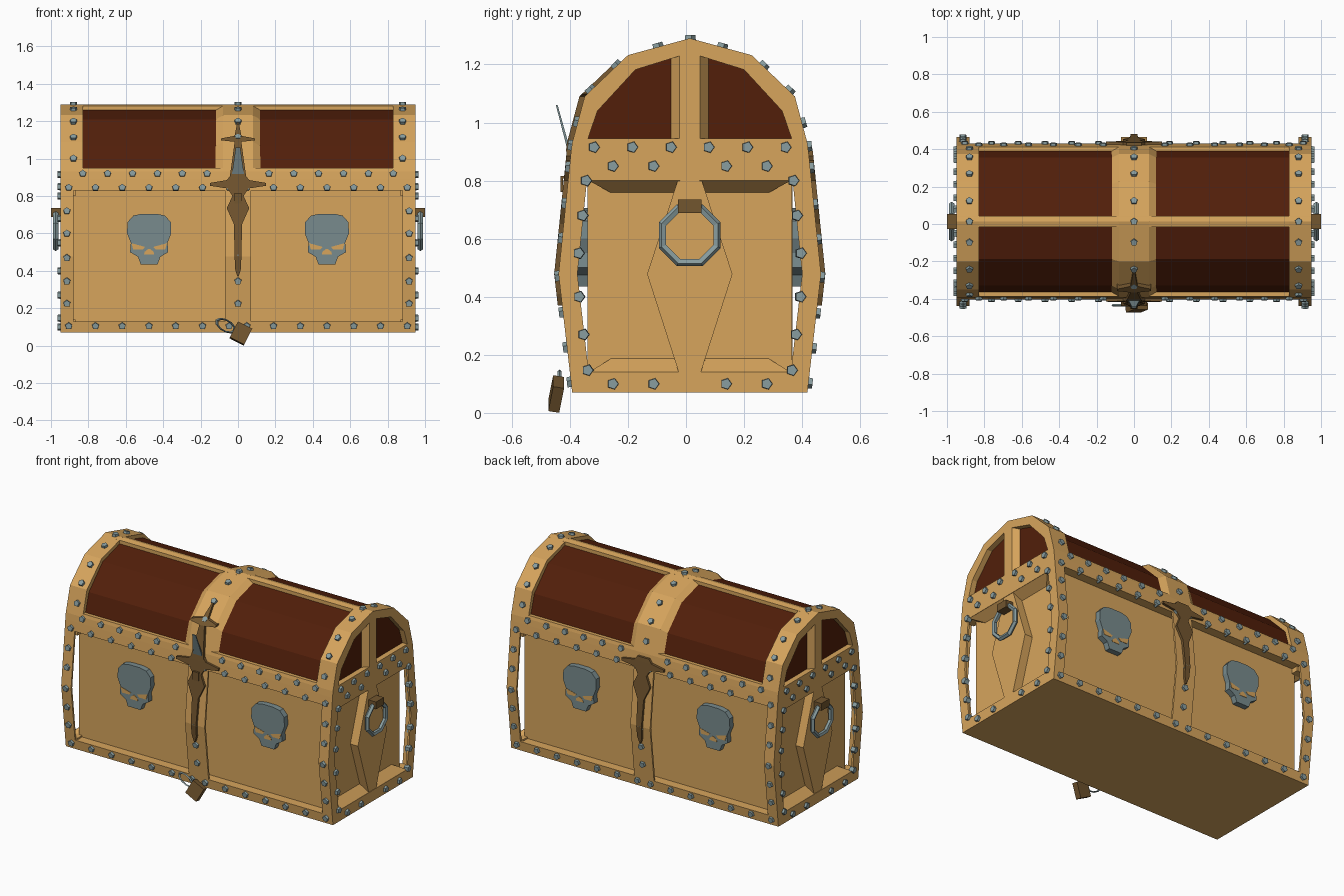
import bpy, bmesh, math
from mathutils import Vector, Matrix

if "Cube" in bpy.data.objects:
    bpy.data.objects.remove(bpy.data.objects["Cube"])

def mat(name, col):
    m = bpy.data.materials.new(name)
    m.diffuse_color = (*col, 1)
    m.use_nodes = True
    m.node_tree.nodes["Principled BSDF"].inputs["Base Color"].default_value = m.diffuse_color
    return m

TAN = mat("tan wood", (.68, .375, .108))
RED = mat("dark red wood", (.085, .0135, .003))
BRONZE = mat("bronze brown", (.17, .092, .028))
STEEL = mat("rivet steel", (.25, .34, .35))
SKULL = mat("skull grey", (.19, .26, .27))

C = .013  # depth centre of the chest
WALL = .353  # half depth of the flat long walls
BODY = [(.07, .405), (.478, .452), (.89, .41)]
LID = [(.89, .41), (.93, .405), (1.09, .362), (1.232, .213), (1.29, 0)]
PROFILE = BODY + LID[1:]

def hw(z):
    """half depth of the bulging frame and lid at height z"""
    for (z0, w0), (z1, w1) in zip(PROFILE, PROFILE[1:]):
        if z <= z1:
            return w0 + (w1 - w0) * (z - z0) / (z1 - z0)
    return 0

def finish(bm, name, m):
    bmesh.ops.recalc_face_normals(bm, faces=bm.faces[:])
    me = bpy.data.meshes.new(name)
    bm.to_mesh(me)
    bm.free()
    me.materials.append(m)
    ob = bpy.data.objects.new(name, me)
    bpy.context.collection.objects.link(ob)
    return ob

def loft(name, m, a, b):
    """solid between two matching polygons"""
    bm = bmesh.new()
    va = [bm.verts.new(p) for p in a]
    vb = [bm.verts.new(p) for p in b]
    bm.faces.new(va)
    bm.faces.new(vb[::-1])
    n = len(a)
    for i in range(n):
        bm.faces.new((va[i], va[(i + 1) % n], vb[(i + 1) % n], vb[i]))
    return finish(bm, name, m)

def prism(name, m, yz, x0, x1):
    return loft(name, m, [(x0, C + y, z) for y, z in yz], [(x1, C + y, z) for y, z in yz])

def box(name, m, x0, x1, y0, y1, z0, z1):
    return prism(name, m, [(y0, z0), (y1, z0), (y1, z1), (y0, z1)], x0, x1)

def shell(name, m, zs, sy, x0, x1, o0, o1):
    """slab following the bulging profile, between two offsets from it"""
    pts = [(sy * (hw(z) + o0), z) for z in zs] + [(sy * (hw(z) + o1), z) for z in zs[::-1]]
    return prism(name, m, pts, x0, x1)

def strip(name, m, rows, cx, sy, o0, o1, surf=hw):
    """flat ornament given by rows of (height, half width) on a surface"""
    bm = bmesh.new()
    rings = []
    for z, w in rows:
        rings.append([bm.verts.new((cx + sx * w, C + sy * (surf(z) + o), z))
                      for sx, o in ((-1, o0), (1, o0), (1, o1), (-1, o1))])
    for a, b in zip(rings, rings[1:]):
        for i in range(4):
            j = (i + 1) % 4
            bm.faces.new((a[i], a[j], b[j], b[i]))
    bm.faces.new(rings[0])
    bm.faces.new(rings[-1])
    return finish(bm, name, m)

def arch(name, x0, x1, t, flare=0):
    """lid band of thickness t, its foot wider than its face by flare"""
    bm = bmesh.new()
    vs = []
    for d, f in ((0, 0), (t, flare)):
        h = [(w * (1 - d / .41), z - (d if z > .95 else 0)) for z, w in LID]
        r = [(-y, z) for y, z in h] + [(y, z) for y, z in h[-2::-1]]
        vs += [[bm.verts.new((x, C + y, z)) for y, z in r] for x in (x0 - f, x1 + f)]
    o0, o1, i0, i1 = vs
    for i in range(len(o0) - 1):
        for a, b in ((o0, o1), (o1, i1), (i1, i0), (i0, o0)):
            bm.faces.new((a[i], a[i + 1], b[i + 1], b[i]))
    for i in (0, -1):
        bm.faces.new((o0[i], o1[i], i1[i], i0[i]))
    return finish(bm, name, TAN)

# floor, flat long walls and the bulging frame in front of them
box("floor", TAN, -.95, .95, -.405, .405, .07, .09)
for sy, side in ((-1, "front"), (1, "back")):
    box(side + "_wall", TAN, -.88, .88, sy * WALL, sy * (WALL - .008), .09, .88)
    shell(side + "_bottom_rail", TAN, [.07, .13], sy, -.95, .95, 0, -.06)
    shell(side + "_top_rail", TAN, [.83, .89], sy, -.95, .95, 0, -.06)
    shell(side + "_middle_strap", TAN, [.12, .478, .84], sy, -.07, .07, 0, -.012)
    for sx in (-1, 1):
        shell(side + "_corner_post_face", TAN, [.07, .478, .89], sy, sx * .88, sx * .95, 0, -.012)
        shell(side + "_corner_post_side", TAN, [.07, .478, .89], sy, sx * .938, sx * .95, 0, -.065)
    shell(side + "_lid_rail", TAN, [.89, .93, .95], sy, -.95, .95, 0, -.05)

# end walls: recessed panel, raised hexagonal board, sloping ledges
HEX = [(-.035, .13), (.035, .13), (.147, .478), (.035, .82), (-.035, .82), (-.147, .478)]
for sx in (-1, 1):
    box("end_wall", TAN, sx * .88, sx * .893, -.352, .352, .10, .85)
    prism("end_centre_board", TAN, HEX, sx * .89, sx * .947)
    box("end_bottom_rail", TAN, sx * .87, sx * .95, -.40, .40, .07, .14)
    box("end_top_rail", TAN, sx * .87, sx * .95, -.40, .40, .80, .945)
    for z, dz in ((.139, .05), (.801, -.045)):
        for sy in (-1, 1):
            a, b, c, d = [C + sy * y for y in (.35, .033, .268, .055)]
            bm = bmesh.new()
            v = [bm.verts.new(p) for p in ((sx * .95, a, z), (sx * .95, b, z), (sx * .89, d, z + dz),
                                           (sx * .89, c, z + dz), (sx * .89, a, z), (sx * .89, b, z))]
            for f in ((0, 1, 2, 3), (0, 3, 4), (1, 5, 2), (0, 4, 5, 1), (3, 2, 5, 4)):
                bm.faces.new([v[i] for i in f])
            finish(bm, "end_ledge", TAN)
    # lid end arch, post and drop handle
    arch("lid_end_band", sx * .83, sx * .95, .05)
    loft("lid_end_post", TAN,
         [(sx * .95, C + y, z) for y, z in ((-.036, .93), (.036, .93), (.036, 1.262), (-.036, 1.262))],
         [(sx * .91, C + y, z) for y, z in ((-.068, .93), (.068, .93), (.068, 1.245), (-.068, 1.245))])
    box("handle_bracket", BRONZE, sx * .93, sx * 1.0, -.04, .04, .688, .735)
    bpy.ops.mesh.primitive_torus_add(major_segments=8, minor_segments=5, major_radius=.1,
                                     minor_radius=.015, location=(sx * .975, C, .612))
    ring = bpy.context.object
    ring.name = "handle_ring"
    ring.rotation_euler = (Matrix.Rotation(math.pi / 8, 3, 'X') @ Matrix.Rotation(math.pi / 2, 3, 'Y')).to_euler()
    ring.data.materials.append(STEEL)

# lid core (dark panels), middle band and ridge
half = [(w * .945, z - (.022 if z > 1 else 0)) for z, w in LID]
prism("lid_panels", RED, [(-y, z) for y, z in half] + [(y, z) for y, z in half[-2::-1]], -.915, .915)
arch("lid_middle_band", -.08, .08, .023, .04)
prism("lid_ridge", TAN, [(-.03, 1.24), (-.03, 1.282), (0, 1.289), (.03, 1.282), (.03, 1.24)], -.95, .95)

# rivets: one mesh of five sided studs
bm = bmesh.new()
def rivet(p, n):
    q = Vector((0, 0, 1)).rotation_difference(Vector(n).normalized())
    bmesh.ops.create_cone(bm, cap_ends=True, segments=5, radius1=.022, radius2=.019, depth=.028,
                          matrix=Matrix.Translation(Vector(p)) @ q.to_matrix().to_4x4())

def wall_rivet(x, z, sy):
    slope = (hw(z + .005) - hw(z - .005)) / .01
    rivet((x, C + sy * hw(z), z), (0, sy, -slope))

for sy in (-1, 1):
    for i in range(7):
        x = .905 - i * .143
        for sx in (-1, 1):
            wall_rivet(sx * x, .845, sy)
            wall_rivet(sx * x, .105, sy)
            if i < 6:
                wall_rivet(sx * (.83 - i * .133), .92, sy)
    for x in (-.915, 0, .915):
        for z in (.225, .345, .47, .60, .72):
            if x or z != .60:
                wall_rivet(x, z, sy)
    for x in (-.88, 0, .88):
        for z in (1.0, 1.11, 1.195, 1.26):
            wall_rivet(x, z, sy)
for x in (-.88, 0, .88):
    rivet((x, C, 1.288), (0, 0, 1))
for sx in (-1, 1):
    n = (sx, 0, 0)
    for sy in (-1, 1):
        for y in (.065, .198, .33):
            rivet((sx * .95, C + sy * y, .915), n)
        for y in (.125, .265):
            rivet((sx * .95, C + sy * y, .85), n)
            rivet((sx * .95, C + sy * y, .10), n)
        for z in (.147, .27, .40, .55, .68, .80):
            rivet((sx * .95, C + sy * (hw(z) - .062), z), n)
finish(bm, "rivets", STEEL)

# skulls with eye and nose insets, daggers on front and back
SK = [(.435, .045), (.475, .06), (.50, .102), (.55, .098), (.60, .118), (.66, .116),
      (.695, .085), (.705, .04)]
flat = lambda z: WALL
for sy in (-1, 1):
    for cx in (-.475, .475):
        strip("skull", SKULL, SK, cx, sy, -.005, .036, flat)
        strip("skull_nose", TAN, [(.488, .027), (.502, .024), (.518, .004)], cx, sy, .034, .038, flat)
        for e in (-1, 1):
            eye = [(.036, .513), (.085, .513), (.095, .548), (.022, .528)]
            loft("skull_eye", TAN, *[[(cx + e * x, C + sy * (WALL + o), z) for x, z in eye]
                                     for o in (.034, .038)])
    strip("dagger_blade", BRONZE, [(.37, .003), (.41, .016), (.478, .018), (.65, .022), (.735, .06),
          (.80, .03), (.84, .055), (.855, .15), (.87, .15), (.885, .06), (.91, .04)], 0, sy, -.01, .015)
strip("dagger_hilt_on_lid", BRONZE, [(.90, .045), (.93, .04), (1.0, .03), (1.09, .018), (1.098, .09),
      (1.108, .09), (1.122, .018), (1.20, .003)], 0, -1, -.01, .018)

# open hasp, staple loop and hanging padlock
loft("hasp", SKULL, [(x, C + y, .90) for x, y in ((-.035, -.41), (.035, -.41), (.035, -.42), (-.035, -.42))],
     [(x, C + y, 1.06) for x, y in ((-.012, -.455), (.012, -.455), (.012, -.461), (-.012, -.461))])
for z in (.76, .807):
    box("staple_arm", BRONZE, -.02, .02, -.445, -.40, z, z + .008)
box("staple_bar", BRONZE, -.02, .02, -.445, -.437, .76, .815)
lock = box("padlock", BRONZE, -.043, .043, -.019, .019, -.048, .048)
lock.data.transform(Matrix.Translation((0, -C, 0)))
lock.matrix_world = (Matrix.Translation((.015, -.447, .065)) @ Matrix.Rotation(math.radians(27), 4, 'Y')
                     @ Matrix.Rotation(math.radians(-10), 4, 'X'))
bpy.ops.mesh.primitive_torus_add(major_segments=10, minor_segments=4, major_radius=.045,
                                 minor_radius=.007, location=(-.066, -.435, .107),
                                 rotation=(math.pi / 2, math.radians(30), 0))
sh = bpy.context.object
sh.name = "padlock_shackle"
sh.scale = (1.2, .65, 1)
sh.data.materials.append(STEEL)
